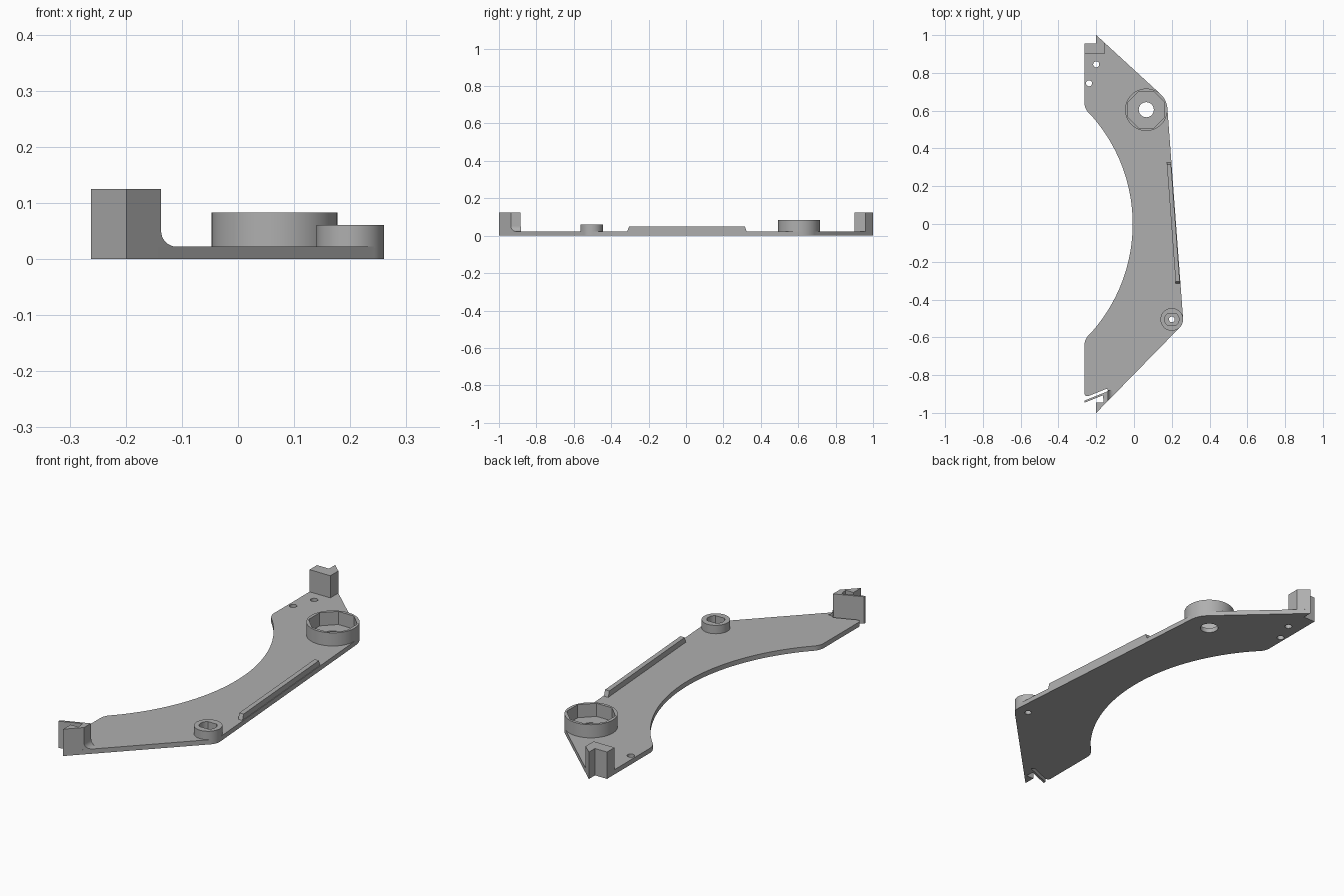
import bpy, bmesh
from math import cos, sin, pi, radians

if "Cube" in bpy.data.objects:
    bpy.data.objects.remove(bpy.data.objects["Cube"])

grey = bpy.data.materials.new("plain_grey")
grey.use_nodes = True
grey.diffuse_color = (0.43, 0.43, 0.43, 1)
grey.node_tree.nodes["Principled BSDF"].inputs["Base Color"].default_value = (0.43, 0.43, 0.43, 1)

FLOOR = 0.022      # top of the plate
POST = 0.125       # top of the end posts
BIG = (0.065, 0.605)
SMALL = (0.2, -0.505)


def arc(c, r, a0, a1, n):
    """Points on an arc, angles in degrees."""
    steps = [radians(a0 + (a1 - a0) * i / n) for i in range(n + 1)]
    return [(c[0] + r * cos(a), c[1] + r * sin(a)) for a in steps]


def finish(name, bm):
    bmesh.ops.recalc_face_normals(bm, faces=bm.faces)
    mesh = bpy.data.meshes.new(name)
    bm.to_mesh(mesh)
    bm.free()
    mesh.materials.append(grey)
    ob = bpy.data.objects.new(name, mesh)
    bpy.context.collection.objects.link(ob)
    return ob


def loft(name, loops, closed=False):
    """Skin matching point loops; cap the ends, or join last to first."""
    bm = bmesh.new()
    rings = [[bm.verts.new(p) for p in loop] for loop in loops]
    pairs = list(zip(rings, rings[1:]))
    if closed:
        pairs.append((rings[-1], rings[0]))
    else:
        bm.faces.new(rings[0])
        bm.faces.new(rings[-1])
    for a, b in pairs:
        for i in range(len(a)):
            j = (i + 1) % len(a)
            bm.faces.new((a[i], a[j], b[j], b[i]))
    return finish(name, bm)


def at(points, z):
    return [(x, y, z) for x, y in points]


def prism(name, points, z0, z1):
    return loft(name, [at(points, z0), at(points, z1)])


def socket(name, c, r, top, inner):
    """Round boss whose pocket radius follows a rule of the angle."""
    angles = [2 * pi * i / 96 for i in range(96)]
    outside = [(c[0] + r * cos(a), c[1] + r * sin(a)) for a in angles]
    inside = [(c[0] + inner(a) * cos(a), c[1] + inner(a) * sin(a)) for a in angles]
    z0 = FLOOR - 0.002
    return loft(name, [at(outside, z0), at(outside, top), at(inside, top), at(inside, z0)], True)


# End posts: stepped block at the back, block with a thin spring fin at the front
back_post = [(-0.155, 0.959), (-0.2, 1.0), (-0.2, 0.955), (-0.262, 0.955),
             (-0.262, 0.9), (-0.155, 0.9)]
front_post = [(-0.137, -0.885), (-0.15, -0.89), (-0.262, -0.935), (-0.262, -0.946),
              (-0.165, -0.907), (-0.16, -0.945), (-0.2, -0.945), (-0.2, -1.0),
              (-0.137, -0.9355)]
prism("back_post", back_post, FLOOR, POST)
prism("front_post", front_post, FLOOR, POST)

# Base plate with the long concave edge
outline = back_post[1:4]
outline += arc((-0.192, 0.64), 0.07, 180, 223, 8)
outline += arc((-0.87, 0), 0.863, 43, -43, 48)[1:-1]
outline += arc((-0.192, -0.64), 0.07, 137, 180, 8)
outline += arc((-0.247, -0.897), 0.015, 180, 285, 5)
outline += [(-0.15, -0.874), (-0.14, -0.875)]
outline += front_post[:8]
outline += arc(SMALL, 0.06, -45, 4, 8)
outline += arc(BIG, 0.112, 4, 47, 10)
plate = prism("base_plate", outline, 0, FLOOR)

# Holes through the plate
for centre, radius in ((BIG, 0.04), (SMALL, 0.015), ((-0.2, 0.845), 0.016), ((-0.238, 0.745), 0.016)):
    cutter = prism("hole_cutter", arc(centre, radius, 0, 350, 35), -0.1, 0.1)
    cutter.hide_render = True
    cut = plate.modifiers.new("hole", "BOOLEAN")
    cut.operation, cut.solver, cut.object = "DIFFERENCE", "EXACT", cutter
    bpy.context.view_layer.objects.active = plate
    bpy.ops.object.modifier_apply(modifier=cut.name)
    bpy.data.objects.remove(cutter)


# Bosses: eight-sided pocket, and a round pocket with two flats
def octagon(a):
    return 0.097 / cos((a + pi / 8) % (pi / 4) - pi / 8)


def two_flats(a):
    return min(0.038, 0.03 / max(abs(sin(a)), 0.01))


socket("large_boss", BIG, 0.112, 0.083, octagon)
socket("small_boss", SMALL, 0.06, 0.061, two_flats)


# Stiffening rib along the straight edge, with sloped ends
def edge_x(y):
    return 0.2195 - 0.0746 * y


def rib_loop(y0, y1, z):
    return [(edge_x(y0) - 0.022, y0, z), (edge_x(y0), y0, z),
            (edge_x(y1), y1, z), (edge_x(y1) - 0.022, y1, z)]


loft("edge_rib", [rib_loop(-0.315, 0.325, FLOOR - 0.002), rib_loop(-0.305, 0.315, 0.048)])

# Concave fillet where the front post meets the plate
curve = [(-0.139, FLOOR - 0.002)] + [(-0.139, 0.05)]
curve += arc((-0.109, FLOOR + 0.028), 0.028, 180, 270, 8)
curve += [(-0.109, FLOOR - 0.002)]
loft("post_fillet", [[(x, 1.023 * x - 0.7954, z) for x, z in curve],
                     [(x, -0.882, z) for x, z in curve]])

# Smooth the round walls, keep the corners crisp
bpy.ops.object.select_all(action="DESELECT")
for ob in bpy.context.collection.objects:
    if ob.type == "MESH":
        ob.select_set(True)
bpy.context.view_layer.objects.active = plate
bpy.ops.object.shade_smooth_by_angle(angle=radians(30))
